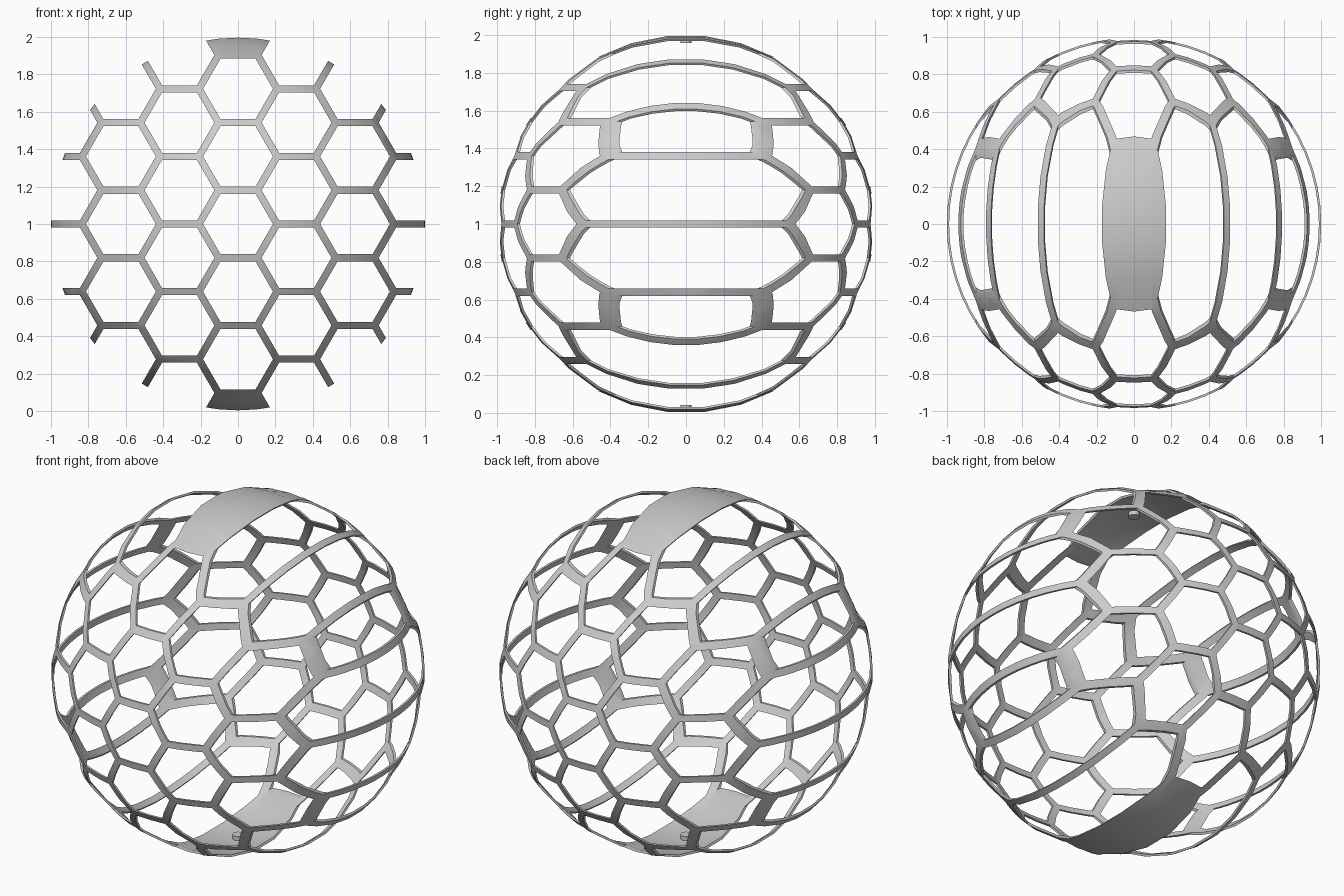
import bpy, bmesh, math
from mathutils import Matrix, Vector

if "Cube" in bpy.data.objects:
    bpy.data.objects.remove(bpy.data.objects["Cube"], do_unlink=True)

RADIUS, WALL = 1.0, 0.012
PITCH, BAR = 0.361, 0.038
CENTRE = Vector((0, 0, 1))

grey = bpy.data.materials.new("plain grey")
grey.use_nodes = True
grey.diffuse_color = (0.6, 0.6, 0.6, 1)
grey.node_tree.nodes["Principled BSDF"].inputs["Base Color"].default_value = (0.6, 0.6, 0.6, 1)


def add_object(name, bm):
    bmesh.ops.recalc_face_normals(bm, faces=bm.faces)
    mesh = bpy.data.meshes.new(name)
    bm.to_mesh(mesh)
    bm.free()
    mesh.materials.append(grey)
    obj = bpy.data.objects.new(name, mesh)
    bpy.context.collection.objects.link(obj)
    return obj


def sphere(bm, radius):
    # poles lie on the x axis, with a flat facet at the very top
    turn = Matrix.Rotation(math.pi / 32, 4, 'X') @ Matrix.Rotation(math.pi / 2, 4, 'Y')
    bmesh.ops.create_uvsphere(bm, u_segments=32, v_segments=32, radius=radius,
                              matrix=Matrix.Translation(CENTRE) @ turn)


# hollow ball: outer and inner skin
bm = bmesh.new()
sphere(bm, RADIUS)
inner = bmesh.new()
sphere(inner, RADIUS - WALL)
ball = add_object("honeycomb_ball", bm)
hollow = add_object("hollow_cutter", inner)

# hexagonal prisms running front to back, all but the two polar ones
bm = bmesh.new()
column = PITCH * math.cos(math.pi / 6)
corner = (PITCH - BAR) / 2 / math.cos(math.pi / 6)
for i in range(-3, 4):
    for j in range(-3, 4):
        x, z = i * column, (j + (i % 2) / 2) * PITCH
        if math.hypot(x, z) > 1.1 or (i == 0 and abs(j) == 3):
            continue
        place = Matrix.Translation(CENTRE + Vector((x, 0, z)))
        place = place @ Matrix.Rotation(math.pi / 2, 4, 'X') @ Matrix.Rotation(math.pi / 6, 4, 'Z')
        made = bmesh.ops.create_cone(bm, cap_ends=True, segments=6, radius1=corner,
                                     radius2=corner, depth=2.4, matrix=place)
        # turn each prism so that its flats face up and down
        angle = min((math.atan2(v.co.z - place.translation.z, v.co.x - x) % (math.pi / 3)
                     for v in made["verts"]), key=lambda a: min(a, math.pi / 3 - a))
        if min(angle, math.pi / 3 - angle) > 0.1:
            bmesh.ops.rotate(bm, verts=made["verts"], cent=place.translation,
                             matrix=Matrix.Rotation(math.pi / 6, 3, 'Y'))
holes = add_object("hex_cutter", bm)

for cutter in (hollow, holes):
    mod = ball.modifiers.new(cutter.name, 'BOOLEAN')
    mod.operation, mod.solver, mod.object = 'DIFFERENCE', 'EXACT', cutter
    cutter.hide_render = True

# fix the cuts into the ball and drop the cutters
shell = bpy.data.meshes.new_from_object(ball.evaluated_get(bpy.context.evaluated_depsgraph_get()))
ball.modifiers.clear()
ball.data = shell
for cutter in (hollow, holes):
    bpy.data.objects.remove(cutter, do_unlink=True)

# small round stud inside each solid cap
studs = []
for name, side in (("top_stud", 1), ("bottom_stud", -1)):
    bm = bmesh.new()
    bmesh.ops.create_cone(bm, cap_ends=True, segments=24, radius1=0.03, radius2=0.03, depth=0.03,
                          matrix=Matrix.Translation(CENTRE + Vector((0, 0, side * 0.973))))
    studs.append(add_object(name, bm))

bpy.ops.object.select_all(action='DESELECT')
for obj in [ball] + studs:
    obj.select_set(True)
bpy.context.view_layer.objects.active = ball
bpy.ops.object.shade_smooth_by_angle(angle=math.radians(30))
